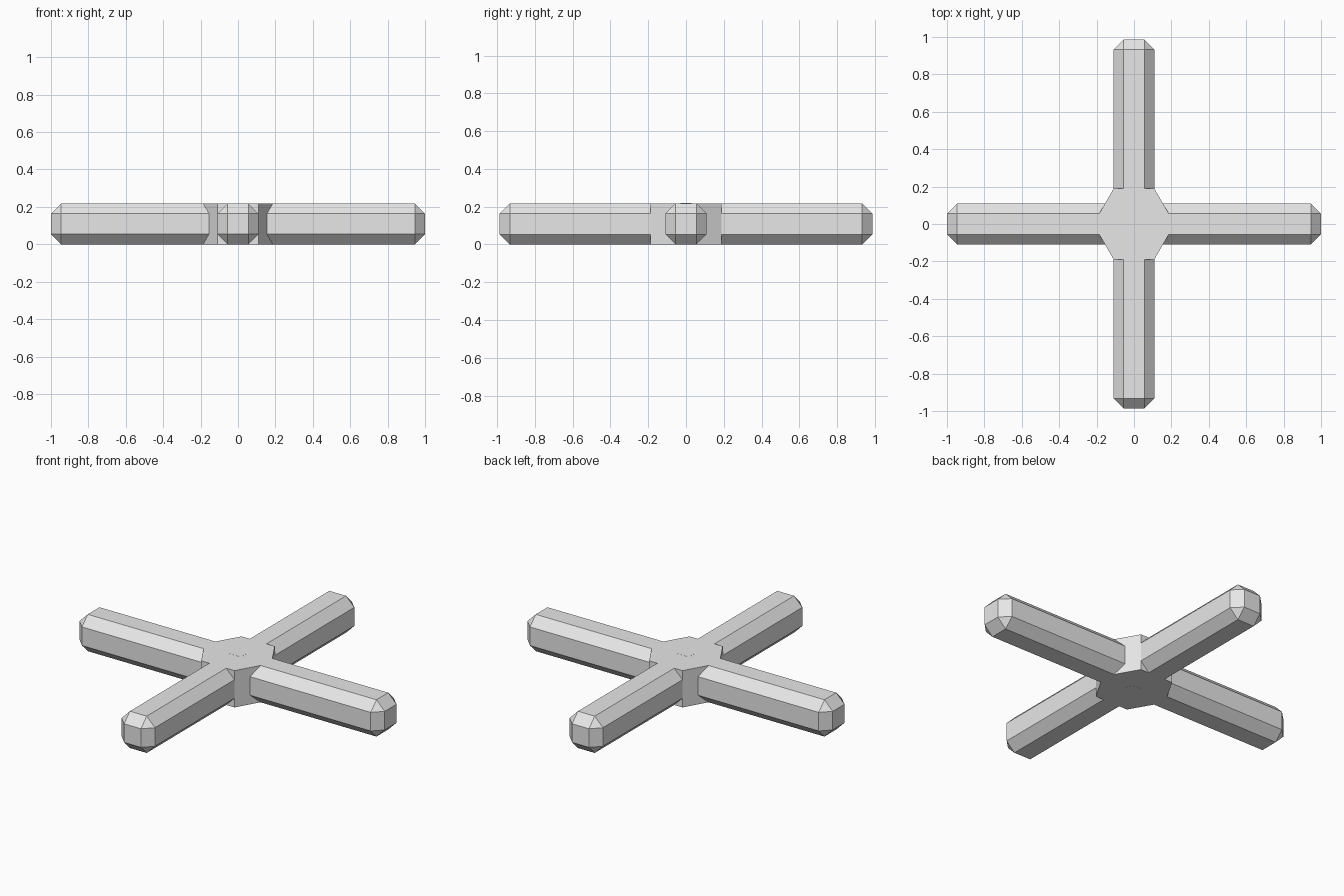
import bpy
import bmesh
from mathutils import Matrix

cube = bpy.data.objects.get("Cube")
if cube:
    bpy.data.objects.remove(cube, do_unlink=True)

HEIGHT = 0.218
CHAMFER = 0.054

# Single pale grey material
grey = bpy.data.materials.new("pale_grey")
grey.use_nodes = True
colour = (0.8, 0.8, 0.8, 1)
grey.diffuse_color = colour
grey.node_tree.nodes["Principled BSDF"].inputs["Base Color"].default_value = colour


def add_part(name, bm):
    mesh = bpy.data.meshes.new(name)
    bm.to_mesh(mesh)
    bm.free()
    mesh.materials.append(grey)
    part = bpy.data.objects.new(name, mesh)
    part.location.z = HEIGHT / 2
    bpy.context.collection.objects.link(part)
    return part


def box(name, size_x, size_y, size_z):
    bm = bmesh.new()
    bmesh.ops.create_cube(bm, size=1, matrix=Matrix.Diagonal((size_x, size_y, size_z, 1)))
    return add_part(name, bm)


# Two crossed beams with chamfered edges
for name, size_x, size_y in (("cross_beam", 2, HEIGHT), ("long_beam", HEIGHT, 1.974)):
    beam = box(name, size_x, size_y, HEIGHT)
    bevel = beam.modifiers.new("chamfer", 'BEVEL')
    bevel.width = CHAMFER
    bevel.segments = 1

# Six-sided hub where the beams meet, corners pointing along x
bm = bmesh.new()
bmesh.ops.create_cone(bm, cap_ends=True, segments=6, radius1=HEIGHT, radius2=HEIGHT,
                      depth=HEIGHT, matrix=Matrix.Rotation(0.5235988, 4, 'Z'))
# Turn the hub so that a corner lies on the x axis
if max(v.co.x for v in bm.verts) < HEIGHT * 0.95:
    bmesh.ops.rotate(bm, verts=bm.verts, matrix=Matrix.Rotation(0.5235988, 3, 'Z'))
add_part("hub", bm)

# Small centre pin, flush with the hub
box("centre_pin", 0.08, 0.056, HEIGHT + 0.001)
